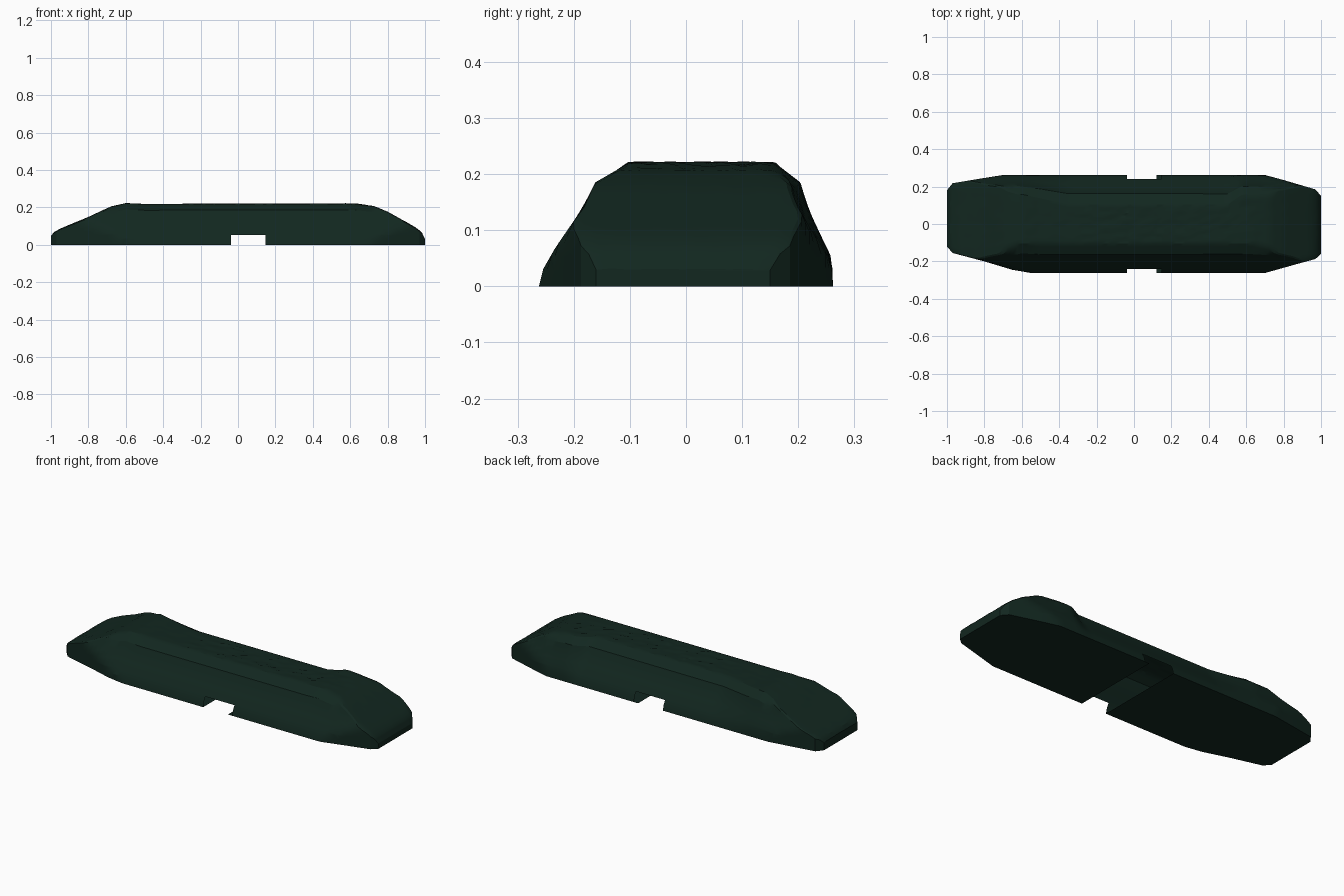
import bpy, bmesh, math, random

if "Cube" in bpy.data.objects:
    bpy.data.objects.remove(bpy.data.objects["Cube"])

random.seed(4)


def interp(table, v):
    """Piecewise linear lookup in a list of (key, value) pairs."""
    if v <= table[0][0]:
        return table[0][1]
    for (a, p), (b, q) in zip(table, table[1:]):
        if v <= b:
            return p + (q - p) * (v - a) / (b - a)
    return table[-1][1]


# Crest height and plan outline along the length
HEIGHT = [(-1, .045), (-.985, .065), (-.95, .085), (-.8, .147), (-.68, .203), (-.6, .221),
          (-.5, .217), (.55, .218), (.62, .219), (.73, .205), (.8, .175), (.9, .12),
          (.96, .085), (.985, .06), (1, .03)]
FRONT_PLAN = [(-1, .12), (-.97, .155), (-.8, .2), (-.65, .245), (-.55, .262), (.7, .262),
              (.85, .22), (.97, .187), (1, .16)]
BACK_PLAN = [(-1, .18), (-.97, .218), (-.85, .238), (-.7, .262), (.7, .262),
             (.8, .235), (.97, .185), (1, .15)]

# Side slopes: half-width against height, back shoulder is fuller near the ends
SLOPE = [(0, .262), (.03, .255), (.07, .232), (.105, .208), (.14, .182),
         (.185, .162), (.215, .11)]
FULL_SLOPE = [(0, .262), (.05, .26), (.11, .231), (.15, .213), (.185, .204), (.215, .165)]
FULLNESS = [(-.6, 1), (-.35, 0), (.5, 0), (.58, 1), (.65, .9), (.8, .5)]

LEVELS = [0, .15, .3, .48, .65, .85, .96, 1]
COLUMNS = 14


def section(x):
    h = interp(HEIGHT, x)
    t = interp(FULLNESS, x)
    front, back = [], []
    for f in LEVELS:
        z = f * h
        inset = .006 if f == 1 else 0
        yf = min(interp(SLOPE, z), interp(FRONT_PLAN, x)) - inset
        yb = (1 - t) * interp(SLOPE, z) + t * interp(FULL_SLOPE, z)
        yb = min(yb, interp(BACK_PLAN, x)) - inset
        front.append((x, -yf, z))
        back.append((x, yb, z))
    y0, y1 = front[-1][1], back[-1][1]
    rough = .003 if -.3 < x < .7 else .001
    top = [(x, y0 + (y1 - y0) * i / COLUMNS, h + random.uniform(-rough, rough) + .001)
           for i in range(1, COLUMNS)]
    return front + top + back[::-1]


# Lofted shell
stations = sorted({round(-.95 + i * .025, 3) for i in range(77)} |
                  {-1, -.985, -.97, .97, .985, 1})
bm = bmesh.new()
rings = [[bm.verts.new(p) for p in section(x)] for x in stations]
for a, b in zip(rings, rings[1:]):
    for i in range(len(a)):
        j = (i + 1) % len(a)
        bm.faces.new((a[i], a[j], b[j], b[i]))
bm.faces.new(rings[0])
bm.faces.new(rings[-1])
bmesh.ops.recalc_face_normals(bm, faces=bm.faces)

# Notch through both side walls and the base, leaving the hollow inside open
X0, X_BASE, X_WALL, Z_WALL = -.037, .12, .147, .053
for co, no in [((X0, 0, 0), (1, 0, 0)), ((X_BASE, 0, 0), (1, 0, 0)),
               ((X_WALL, 0, 0), (1, 0, 0)), ((0, 0, Z_WALL), (0, 0, 1))]:
    bmesh.ops.bisect_plane(bm, geom=bm.verts[:] + bm.edges[:] + bm.faces[:],
                           plane_co=co, plane_no=no)
gone = []
for f in bm.faces:
    c = f.calc_center_median()
    end = X_BASE if c.z < 1e-4 else X_WALL
    if X0 < c.x < end and c.z < Z_WALL:
        gone.append(f)
bmesh.ops.delete(bm, geom=gone, context='FACES')

mesh = bpy.data.meshes.new("barrier_block")
bm.to_mesh(mesh)
bm.free()
block = bpy.data.objects.new("barrier_block", mesh)
bpy.context.collection.objects.link(block)
block.select_set(True)
bpy.context.view_layer.objects.active = block
bpy.ops.object.shade_smooth_by_angle(angle=math.radians(25))

# Dark green finish
mat = bpy.data.materials.new("dark_green")
mat.diffuse_color = (.006, .02, .014, 1)
mat.use_nodes = True
mat.node_tree.nodes["Principled BSDF"].inputs["Base Color"].default_value = mat.diffuse_color
mesh.materials.append(mat)
